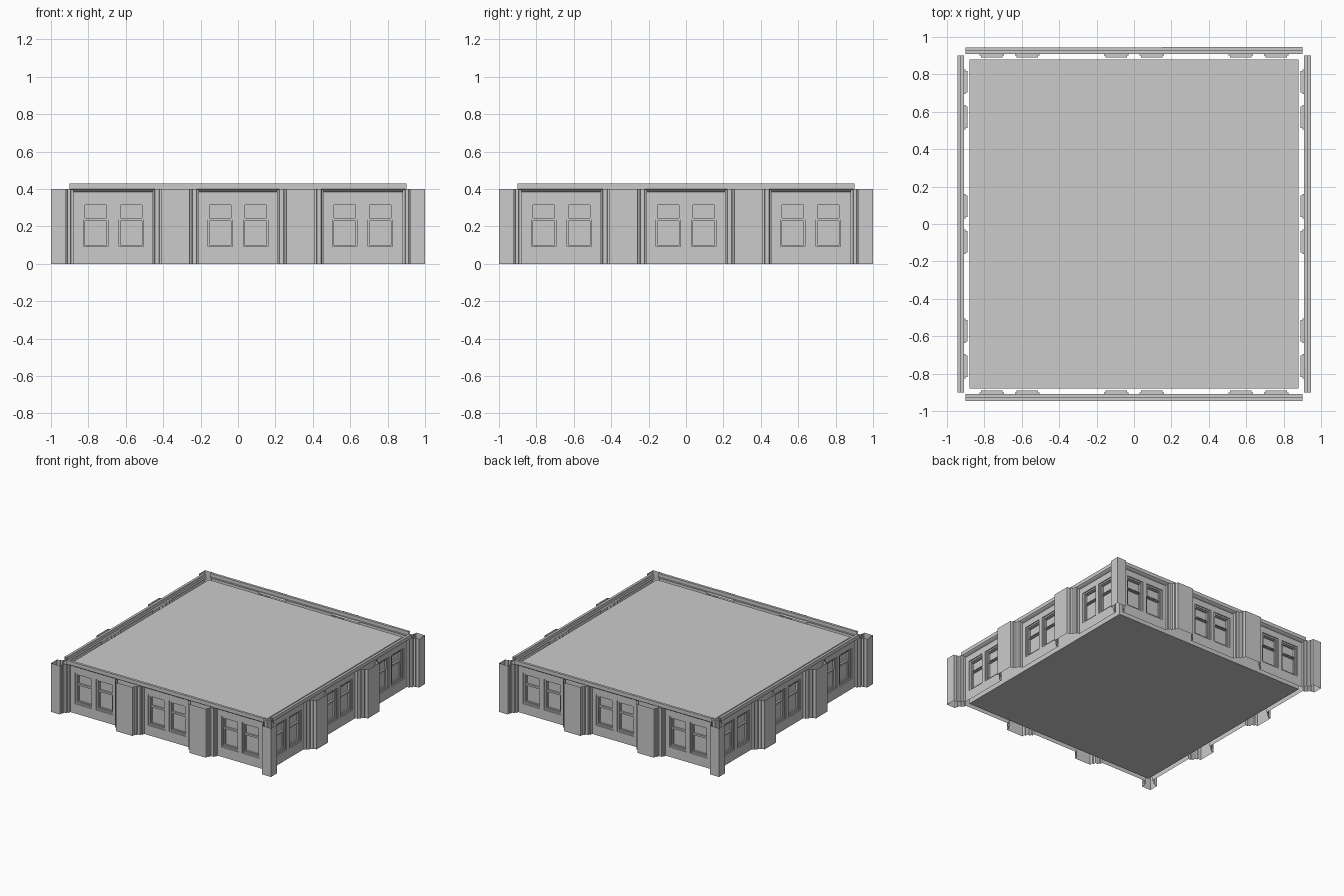
import bpy, bmesh
from math import pi

if "Cube" in bpy.data.objects:
    bpy.data.objects.remove(bpy.data.objects["Cube"])

WALL = -0.92      # plane of the front wall
H = 0.40          # storey height


def make(name, faces, sides=4):
    """Build a sheet mesh from corner lists and repeat it round the building."""
    bm = bmesh.new()
    for f in faces:
        bm.faces.new([bm.verts.new(p) for p in f])
    bmesh.ops.remove_doubles(bm, verts=bm.verts, dist=0.0002)
    me = bpy.data.meshes.new(name)
    bm.to_mesh(me)
    bm.free()
    for i in range(sides):
        ob = bpy.data.objects.new(f"{name}_{i + 1}", me)
        ob.rotation_euler.z = i * pi / 2
        bpy.context.collection.objects.link(ob)


def rect(x0, x1, z0, z1, y):
    return [(x0, y, z0), (x1, y, z0), (x1, y, z1), (x0, y, z1)]


def ring(a, ya, b, yb):
    """Four quads joining rectangle a at depth ya to rectangle b at depth yb."""
    p, q = rect(*a, ya), rect(*b, yb)
    return [[p[i], p[(i + 1) % 4], q[(i + 1) % 4], q[i]] for i in range(4)]


def inset(r, d):
    return (r[0] + d, r[1] - d, r[2] + d, r[3] - d)


def extrude_z(plan):
    return [[(*a, 0), (*b, 0), (*b, H), (*a, H)] for a, b in zip(plan, plan[1:])]


# window: stepped frame with an upper and a lower sash
def window(cx):
    outer = (cx - 0.078, cx + 0.078, 0.08, 0.335)
    mid = inset(outer, 0.012)
    out = ring(outer, WALL, outer, -0.912) + ring(outer, -0.912, mid, -0.912)
    out += ring(mid, -0.912, mid, -0.902)
    x0, x1, z0, z1 = mid
    for lo, hi, y in ((z0, 0.236, -0.902), (0.236, z1, -0.905)):
        sash = (x0, x1, lo, hi)
        pane = inset(sash, 0.008)
        out += ring(sash, y, pane, y) + ring(pane, y, pane, -0.89)
        out.append(rect(*pane, -0.89))
    return out


# wall bays, leaving openings for each pair of windows
walls, windows = [], []
for c, left, right in ((-0.665, -0.885, -0.455), (0, -0.21, 0.21), (0.665, 0.455, 0.885)):
    xs = [left, c - 0.173, c - 0.017, c + 0.017, c + 0.173, right]
    zs = [0, 0.08, 0.335, H]
    for i in range(5):
        for j in range(3):
            if not (j == 1 and i in (1, 3)):
                walls.append(rect(xs[i], xs[i + 1], zs[j], zs[j + 1], WALL))
    windows += window(c - 0.095) + window(c + 0.095)
make("wall", walls)
make("windows", windows)

# stepped pilasters between the bays
half = [(-0.125, WALL), (-0.125, -0.94), (-0.115, -0.94), (-0.112, -0.955),
        (-0.09, -0.955), (-0.087, -0.975), (-0.077, -0.975), (-0.075, -1)]
plan = half + [(-x, y) for x, y in reversed(half)]
make("pilasters", [f for c in (-0.333, 0.333)
                   for f in extrude_z([(x + c, y) for x, y in plan])])

# stepped corner columns, symmetric about the diagonal
arm = [(-0.88, WALL), (-0.88, -0.94), (-0.893, -0.94), (-0.895, -0.955),
       (-0.912, -0.955), (-0.914, -0.975), (-0.92, -0.975), (-0.92, -1), (-1, -1)]
make("corner_column", extrude_z([(y, x) for x, y in arm[:-1]] + arm[::-1]))

# cornice: open-ended ledge with a raised lip
prof = [(WALL, 0.385), (-0.935, 0.392), (-0.945, 0.40), (-0.945, 0.43),
        (-0.925, 0.43), (-0.925, 0.402), (-0.91, 0.402)]
make("cornice", [[(-0.9, *a), (0.9, *a), (0.9, *b), (-0.9, *b)]
                 for a, b in zip(prof, prof[1:])])

# inner core forming floor and roof
bpy.ops.mesh.primitive_cube_add(size=1, location=(0, 0, H / 2))
core = bpy.context.object
core.name = "floor_and_roof"
core.scale = (1.76, 1.76, H)
